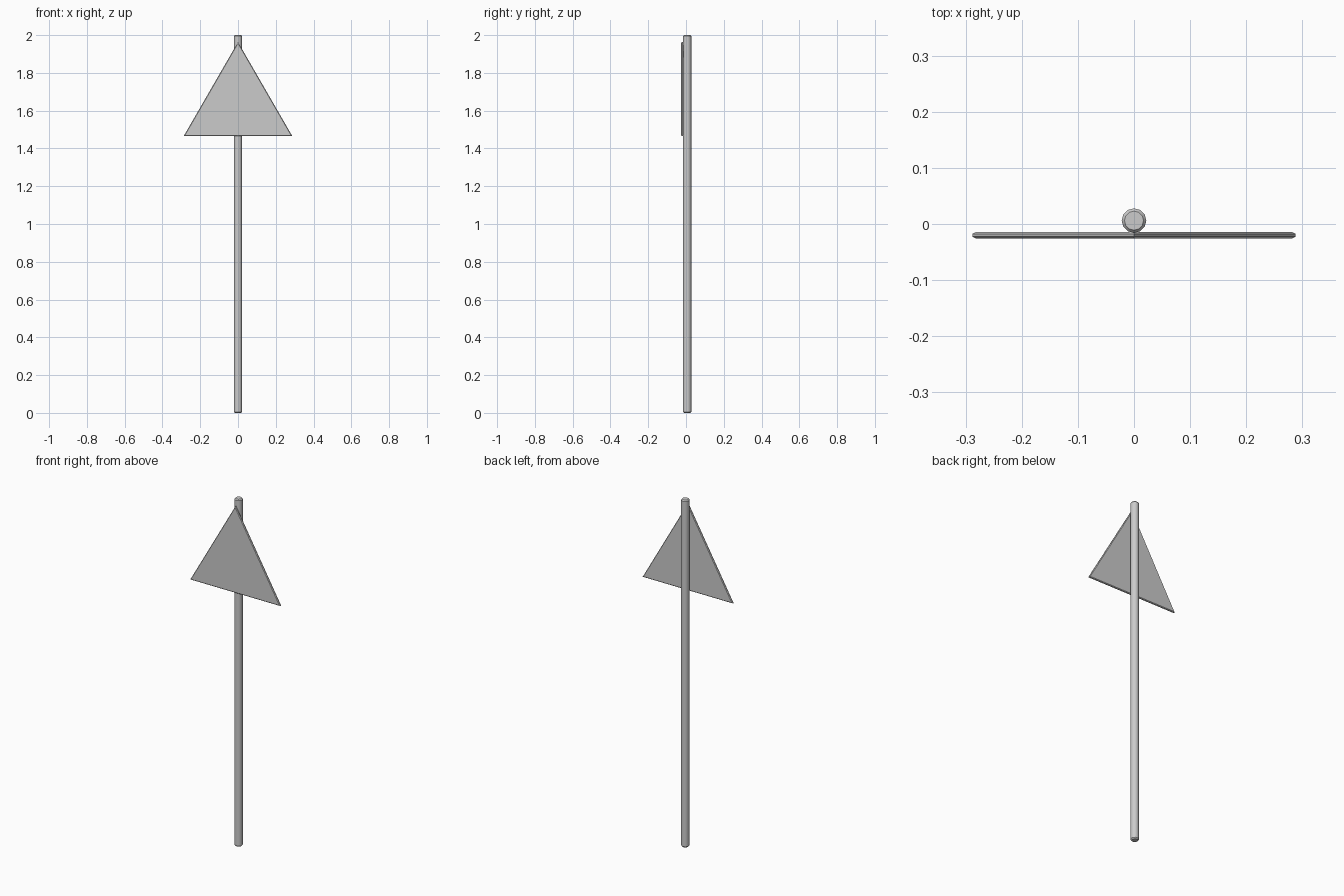
import bpy, bmesh, math

if "Cube" in bpy.data.objects:
    bpy.data.objects.remove(bpy.data.objects["Cube"])


def lathe_layers(name, sides, start, layers, place):
    """Skin a stack of regular polygons given as (radius, offset) layers."""
    bm = bmesh.new()
    rings = []
    for r, d in layers:
        ring = []
        for i in range(sides):
            a = start + 2 * math.pi * i / sides
            ring.append(bm.verts.new(place(r * math.cos(a), r * math.sin(a), d)))
        rings.append(ring)
    for lo, hi in zip(rings, rings[1:]):
        for i in range(sides):
            j = (i + 1) % sides
            bm.faces.new((lo[i], lo[j], hi[j], hi[i]))
    bm.faces.new(rings[0][::-1])
    bm.faces.new(rings[-1])
    bmesh.ops.recalc_face_normals(bm, faces=bm.faces)
    mesh = bpy.data.meshes.new(name)
    bm.to_mesh(mesh)
    bm.free()
    ob = bpy.data.objects.new(name, mesh)
    bpy.context.collection.objects.link(ob)
    return ob


# Post: slim cylinder with chamfered ends
post = lathe_layers("post", 12, 0,
                    [(0.017, 0), (0.022, 0.006), (0.022, 1.994), (0.017, 2)],
                    lambda u, v, d: (u, 0.006 + v, d))
bpy.context.view_layer.objects.active = post
post.select_set(True)
bpy.ops.object.shade_smooth_by_angle(angle=math.radians(35))

# Sign plate: thin equilateral triangle with chamfered rim, on the post's front
lathe_layers("sign_plate", 3, math.pi / 2,
             [(0.325, -0.026), (0.3325, -0.0225), (0.3325, -0.0175), (0.325, -0.014)],
             lambda u, v, d: (u, d, 1.631 + v))
